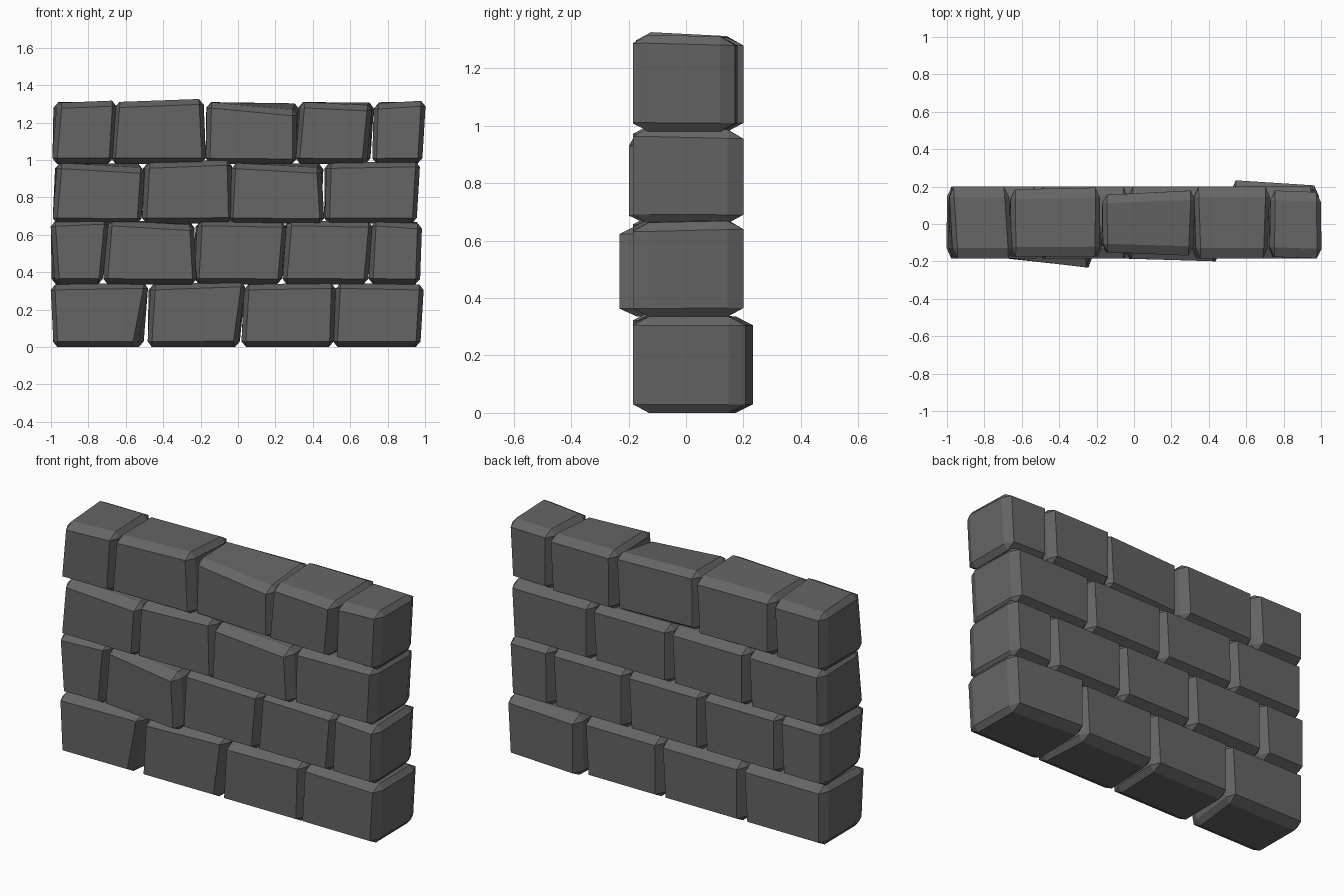
import bpy, bmesh
from mathutils import Vector

if "Cube" in bpy.data.objects:
    bpy.data.objects.remove(bpy.data.objects["Cube"])

stone = bpy.data.materials.new("dark grey stone")
stone.diffuse_color = (0.13, 0.13, 0.13, 1)
stone.use_nodes = True
stone.node_tree.nodes["Principled BSDF"].inputs["Base Color"].default_value = stone.diffuse_color

BX, BY, BZ = 2.5, 5.5, 3.0   # chamfer size along each axis, in hundredths


def lerp(a, b, t):
    return a + (b - a) * t


def brick(name, z0, z1, shape, tilt):
    """Chamfered box whose front face is skewed. All sizes in hundredths."""
    x0, x1, lb, lt, rb, rt, dl, dr = shape
    fl, fr, bl, br = tilt            # depth of front/back at left and right
    corner = {
        (0, 0, 0): (lb - BX, fl, z0), (1, 0, 0): (rb + BX, fr, z0),
        (0, 0, 1): (lt - BX, fl, z1 - dl + BZ), (1, 0, 1): (rt + BX, fr, z1 - dr + BZ),
        (0, 1, 0): (x0, bl, z0), (1, 1, 0): (x1 - 2, br, z0),
        (0, 1, 1): (x0, bl, z1), (1, 1, 1): (x1, br, z1)}
    corner = {k: Vector(v) for k, v in corner.items()}
    inset = (BX / (x1 - x0), BY / 38, BZ / (z1 - z0))

    bm = bmesh.new()
    bmesh.ops.create_cube(bm, size=2)
    bmesh.ops.bevel(bm, geom=bm.edges[:], offset=0.2, segments=1, affect='EDGES')
    for v in bm.verts:
        # chamfered unit cube, then stretched between the eight corners
        t = []
        for c, i in zip(v.co, inset):
            i = 0 if abs(c) > 0.95 else i
            t.append(1 - i if c > 0 else i)
        edge = [[lerp(corner[0, j, k], corner[1, j, k], t[0]) for k in (0, 1)] for j in (0, 1)]
        side = [lerp(edge[0][k], edge[1][k], t[1]) for k in (0, 1)]
        v.co = lerp(side[0], side[1], t[2]) / 100
    bmesh.ops.recalc_face_normals(bm, faces=bm.faces[:])
    me = bpy.data.meshes.new(name)
    bm.to_mesh(me)
    bm.free()
    me.materials.append(stone)
    bpy.context.collection.objects.link(bpy.data.objects.new(name, me))


def course(row, z0, z1, shapes, tilts={}):
    for i, s in enumerate(shapes, 1):
        brick(f"brick_row{row}_{i}", z0, z1, s, tilts.get(i, (-18.5, -18.5, 20, 20)))


# each brick: left, right, front face x (left low/high, right low/high), top drop left/right
# bottom course
course(1, 0, 33.5, [
    (-99, -48, -96, -98, -57, -50, 3, 2),
    (-48, 3, -46, -44, -3, 2, 3, 1),
    (3, 51, 4, 6, 49, 50, 3, 2),
    (52, 99, 53, 55, 95, 97, 2, 3)],
    {4: (-18.5, -18.5, 23.5, 20.5)})
# second course
course(2, 33.5, 67, [
    (-100, -71, -95, -98, -75, -71, 2.5, 1),
    (-71, -23, -70, -67, -24, -26, 2, 5),
    (-23, 24, -21, -19, 21, 24, 2, 3),
    (24, 71, 26, 29, 67, 70, 2, 3),
    (71, 98, 72, 74, 95, 96, 2, 4)],
    {2: (-18, -23.5, 20, 20)})
# third course
course(3, 66, 98.5, [
    (-98, -51, -97, -94, -54, -52, 3, 6),
    (-51, -3, -49, -47, -5, -6, 3, 1),
    (-3, 46, -3, -1, 44, 42, 3, 6),
    (46, 97, 49, 50, 93, 95, 3, 2)],
    {3: (-18.5, -20, 20, 20)})
# top course
course(4, 98, 131, [
    (-99, -67, -97, -94, -69, -67, 3.5, 2),
    (-66, -18, -66, -63, -19, -21, 3, 1),
    (-17, 33, -15, -14, 29, 29, 3, 8),
    (32, 73, 33, 36, 66, 69, 3, 5),
    (73, 100, 74, 75, 96, 98, 4, 2)],
    {2: (-17.5, -17.5, 18.5, 19.5), 3: (-15, -17, 15.5, 18), 5: (-17.5, -18.5, 18, 17)})
